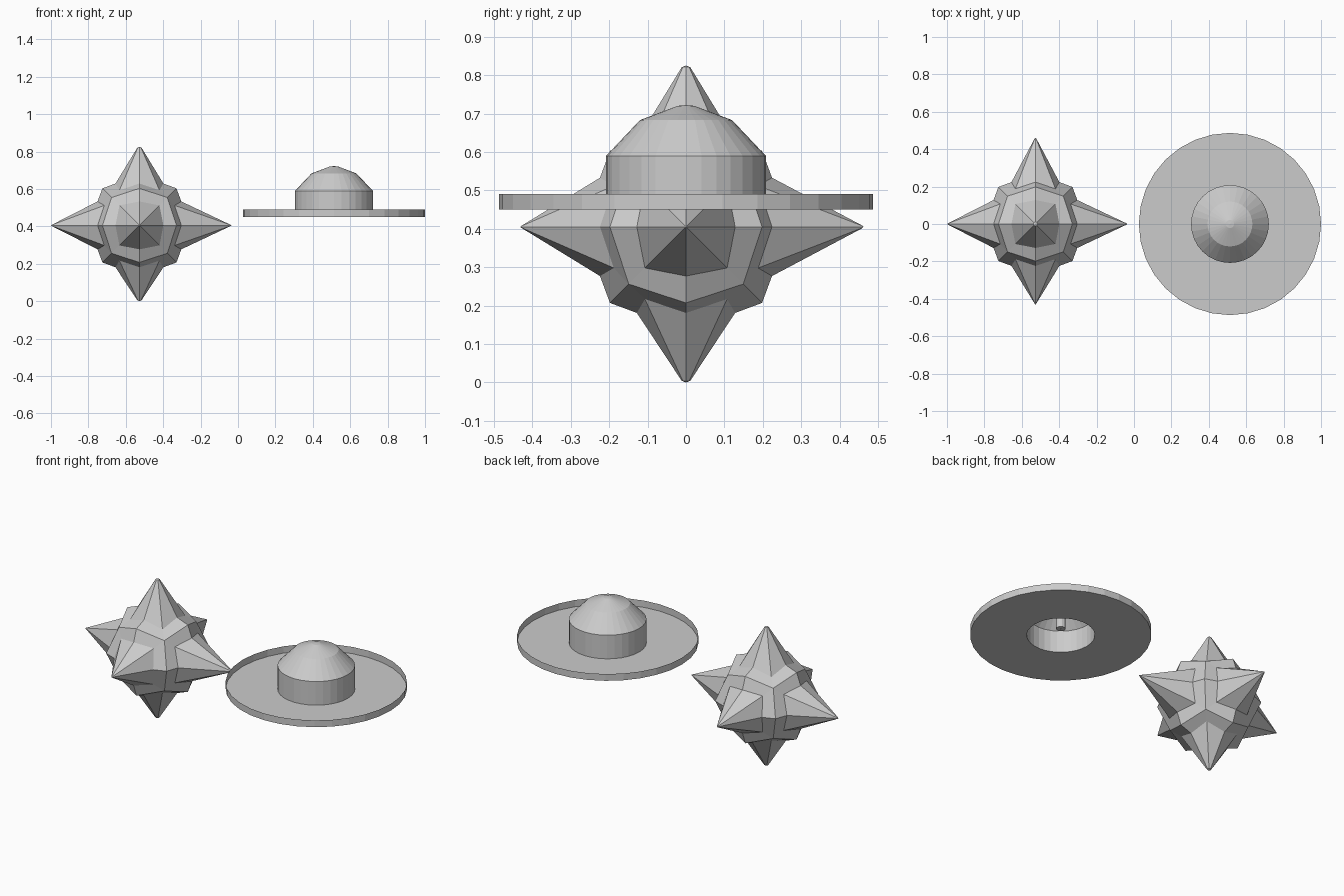
import bpy, bmesh, math
from mathutils import Vector

if "Cube" in bpy.data.objects:
    bpy.data.objects.remove(bpy.data.objects["Cube"])

grey = bpy.data.materials.new("plain grey")
grey.diffuse_color = (0.6, 0.6, 0.6, 1)
grey.use_nodes = True
grey.node_tree.nodes["Principled BSDF"].inputs["Base Color"].default_value = grey.diffuse_color


def finish(bm, name, location, fix_normals=True):
    bmesh.ops.remove_doubles(bm, verts=bm.verts[:], dist=0.0005)
    if fix_normals:
        bmesh.ops.recalc_face_normals(bm, faces=bm.faces[:])
    mesh = bpy.data.meshes.new(name)
    bm.to_mesh(mesh)
    bm.free()
    mesh.materials.append(grey)
    obj = bpy.data.objects.new(name, mesh)
    obj.location = location
    bpy.context.collection.objects.link(obj)
    return obj


def bridge(bm, a, b):
    for i in range(len(a)):
        j = (i + 1) % len(a)
        bm.faces.new((a[i], a[j], b[j], b[i]))


# Spiked ball: a rounded cube whose six sides each rise into an eight-sided spike
def spiked_side(bm, n, u, tip, blunt):
    w = n.cross(u)
    dirs = [u, u + w, w, w - u, -u, -u - w, -w, u - w]

    def ring(mid, corner):
        # each entry is (height along the spike, sideways offset)
        out = []
        for i, d in enumerate(dirs):
            h, r = corner if i % 2 else mid
            out.append(bm.verts.new(n * h + d * r))
        return out

    edge = ring((0.198, 0.198), (0.149, 0.149))
    base = ring((0.224, 0.128), (0.188, 0.107))
    top = ring((tip - 0.004, blunt), (tip - 0.004, blunt * 0.75))
    bridge(bm, edge, base)
    bridge(bm, base, top)
    point = bm.verts.new(n * tip)
    for i in range(8):
        bm.faces.new((top[i], top[(i + 1) % 8], point))


X, Y, Z = Vector((1, 0, 0)), Vector((0, 1, 0)), Vector((0, 0, 1))
bm = bmesh.new()
for n, u, tip, blunt in ((X, Y, 0.492, 0.003), (-X, Y, 0.473, 0.003),
                         (Y, Z, 0.462, 0.004), (-Y, Z, 0.432, 0.003),
                         (Z, X, 0.42, 0.011), (-Z, X, 0.405, 0.011)):
    spiked_side(bm, n, u, tip, blunt)
finish(bm, "spiked_ball", (-0.527, 0, 0.405))


# Round parts: revolve a (radius, height) profile
def lathe(name, profile, sides=32, fix_normals=True):
    bm = bmesh.new()
    rings = [[bm.verts.new((r * math.cos(2 * math.pi * i / sides),
                            r * math.sin(2 * math.pi * i / sides), z))
              for i in range(sides)] for r, z in profile]
    for a, b in zip(rings, rings[1:]):
        bridge(bm, a, b)
    return finish(bm, name, (0.513, 0, 0), fix_normals)


# Open tray-like brim, leading into the hollow inside of the dome
lathe("brim_and_lining", [(0.487, 0.49), (0.487, 0.45), (0.183, 0.45),
                          (0.183, 0.58), (0.105, 0.662), (0.025, 0.69)],
      fix_normals=False)
# Domed crown
lathe("crown", [(0.208, 0.45), (0.208, 0.59), (0.12, 0.683),
                (0.022, 0.72), (0.001, 0.722)], fix_normals=False)
# Central pin hanging inside the dome
lathe("centre_pin", [(0.001, 0.49), (0.025, 0.49), (0.025, 0.70)], 16)
